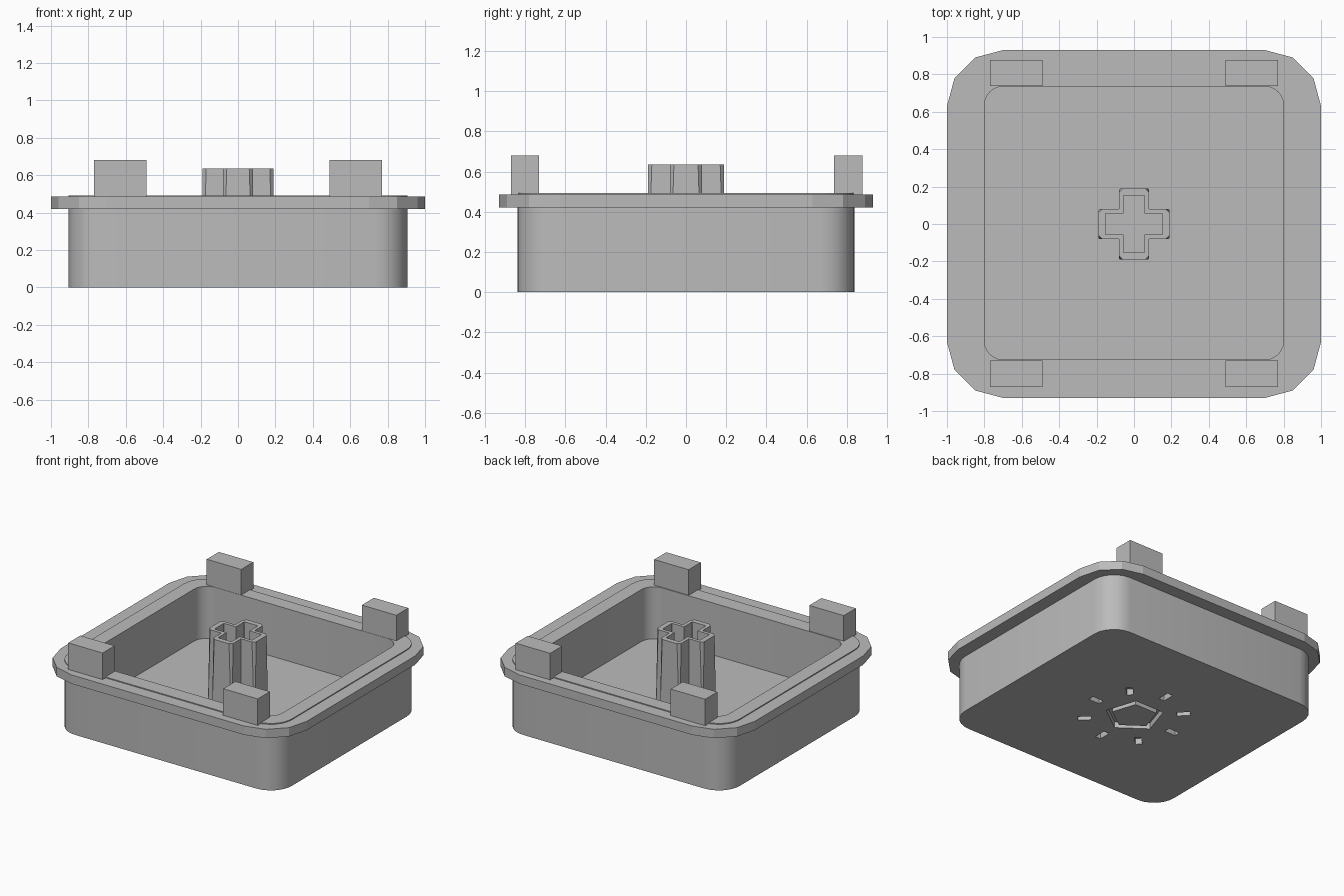
import bpy, bmesh, math
from mathutils import Matrix, Vector

cube = bpy.data.objects.get("Cube")
if cube:
    bpy.data.objects.remove(cube, do_unlink=True)

grey = bpy.data.materials.new("plain grey")
grey.use_nodes = True
grey.diffuse_color = (0.5, 0.5, 0.5, 1)
grey.node_tree.nodes["Principled BSDF"].inputs["Base Color"].default_value = (0.5, 0.5, 0.5, 1)


def rounded_rect(hx, hy, r, segs, cy=0.0):
    """Rectangle outline with arc corners."""
    pts = []
    for q, (sx, sy) in enumerate([(1, 1), (-1, 1), (-1, -1), (1, -1)]):
        for i in range(segs + 1):
            a = math.pi / 2 * (q + i / segs)
            pts.append((sx * (hx - r) + r * math.cos(a), cy + sy * (hy - r) + r * math.sin(a)))
    return pts


def cross(arm, half, c):
    """Plus-shaped outline with chamfered arm tips."""
    quarter = [(half, -half), (arm - c, -half), (arm, c - half), (arm, half - c), (arm - c, half)]
    return [tuple(Matrix.Rotation(math.pi / 2 * q, 2) @ Vector(p)) for q in range(4) for p in quarter]


def polygon(r, n, start):
    return [(r * math.cos(start + math.tau * i / n), r * math.sin(start + math.tau * i / n)) for i in range(n)]


def loft(name, sections, closed=False):
    """Skin (outline, z) sections; cap the ends or close them into a ring."""
    bm = bmesh.new()
    rings = [[bm.verts.new((x, y, z)) for x, y in outline] for outline, z in sections]
    pairs = list(zip(rings, rings[1:]))
    if closed:
        pairs.append((rings[-1], rings[0]))
    else:
        bm.faces.new(rings[0])
        bm.faces.new(rings[-1])
    for a, b in pairs:
        n = len(a)
        for i in range(n):
            j = (i + 1) % n
            bm.faces.new((a[i], a[j], b[j], b[i]))
    bmesh.ops.recalc_face_normals(bm, faces=bm.faces)
    mesh = bpy.data.meshes.new(name)
    bm.to_mesh(mesh)
    bm.free()
    mesh.materials.append(grey)
    obj = bpy.data.objects.new(name, mesh)
    bpy.context.collection.objects.link(obj)
    return obj


def block(name, x, y, z, sx, sy, sz, angle=0.0):
    outline = [(-sx / 2, -sy / 2), (sx / 2, -sy / 2), (sx / 2, sy / 2), (-sx / 2, sy / 2)]
    rot = Matrix.Rotation(angle, 2)
    pts = [tuple(rot @ Vector(p) + Vector((x, y))) for p in outline]
    return loft(name, [(pts, z), (pts, z + sz)])


def activate(obj):
    bpy.ops.object.select_all(action='DESELECT')
    obj.select_set(True)
    bpy.context.view_layer.objects.active = obj


# Open tray with a thick floor
outer = rounded_rect(0.905, 0.838, 0.17, 6)
inner = rounded_rect(0.8, 0.73, 0.1, 6, 0.005)
tray = loft("tray", [(outer, 0), (outer, 0.492), (inner, 0.492), (inner, 0.11)])

# Sun emblem cut into the underside: pentagon groove and eight rays
big, small = polygon(0.2, 5, math.radians(-18)), polygon(0.155, 5, math.radians(-18))
cutters = [loft("groove_cutter", [(big, -0.05), (big, 0.045), (small, 0.045), (small, -0.05)], True)]
for i in range(8):
    a = math.tau * i / 8
    cutters.append(block("ray_cutter", 0.33 * math.cos(a), 0.33 * math.sin(a), -0.05,
                         0.09, 0.045, 0.095, a))
for cutter in cutters:
    cutter.hide_render = True
    activate(tray)
    mod = tray.modifiers.new("emblem", 'BOOLEAN')
    mod.operation = 'DIFFERENCE'
    mod.solver = 'EXACT'
    mod.object = cutter
    bpy.ops.object.modifier_apply(modifier=mod.name)
    bpy.data.objects.remove(cutter, do_unlink=True)
activate(tray)
bpy.ops.object.shade_smooth_by_angle(angle=math.radians(30))

# Faceted rim flange around the top
rim_out = rounded_rect(1.0, 0.93, 0.3, 3)
rim_in = rounded_rect(0.87, 0.8, 0.15, 3)
loft("rim_flange", [(rim_out, 0.42), (rim_out, 0.485), (rim_in, 0.485), (rim_in, 0.42)], True)

# Hollow cross-shaped stem, corners tapering toward the top
hole = cross(0.153, 0.055, 0.002)
loft("stem", [(cross(0.19, 0.08, 0.003), 0.1), (cross(0.19, 0.08, 0.02), 0.635),
              (hole, 0.635), (hole, 0.115)])

# Four locating tabs on the rim
for sx, side in ((1, "left"), (-1, "right")):
    for sy, end in ((1, "back"), (-1, "front")):
        block(f"{end}_{side}_tab", sx * 0.63, 0.003 + sy * 0.804, 0.47, 0.28, 0.14, 0.21)
